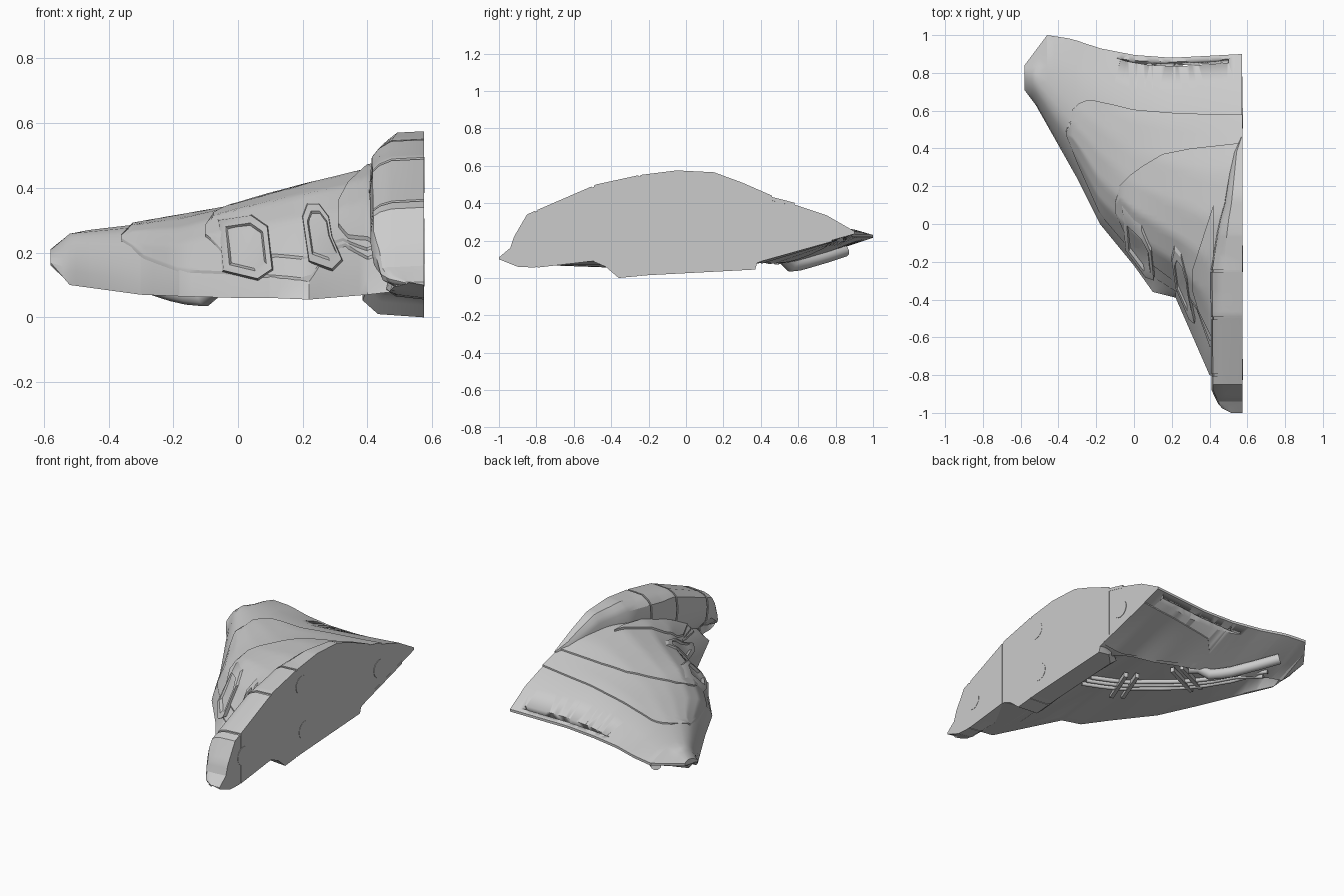
import bpy, bmesh, math
from mathutils import Vector

cube = bpy.data.objects.get("Cube")
if cube:
    bpy.data.objects.remove(cube, do_unlink=True)

CUT = 0.575          # x of the flat joining face
grey = bpy.data.materials.new("hull grey")
grey.use_nodes = True
grey.diffuse_color = (0.6, 0.6, 0.6, 1)
bsdf = next(n for n in grey.node_tree.nodes if n.type == "BSDF_PRINCIPLED")
bsdf.inputs["Base Color"].default_value = grey.diffuse_color
bsdf.inputs["Roughness"].default_value = 0.6


def interp(pts, v, a=0, b=1):
    """Linear lookup of column b where column a equals v."""
    if v <= pts[0][a]:
        return pts[0][b]
    for p, q in zip(pts, pts[1:]):
        if v <= q[a]:
            f = (v - p[a]) / max(q[a] - p[a], 1e-6)
            return p[b] + f * (q[b] - p[b])
    return pts[-1][b]


def spread(a, b, n):
    return [a + (b - a) * i / (n - 1) for i in range(n)]


def finish(ob, angle=30):
    bpy.ops.object.select_all(action="DESELECT")
    ob.select_set(True)
    bpy.context.view_layer.objects.active = ob
    bpy.ops.object.shade_smooth_by_angle(angle=math.radians(angle))
    return ob


def loft(name, rings):
    """Closed skin through equal-length rings, with both ends capped."""
    bm = bmesh.new()
    rows = [[bm.verts.new(p) for p in ring] for ring in rings]
    n = len(rows[0])
    for r, s in zip(rows, rows[1:]):
        for i in range(n):
            j = (i + 1) % n
            bm.faces.new((r[i], r[j], s[j], s[i]))
    bm.faces.new(rows[0][::-1])
    bm.faces.new(rows[-1])
    bmesh.ops.recalc_face_normals(bm, faces=bm.faces)
    bmesh.ops.triangulate(bm, faces=bm.faces)
    me = bpy.data.meshes.new(name)
    bm.to_mesh(me)
    bm.free()
    me.materials.append(grey)
    ob = bpy.data.objects.new(name, me)
    bpy.context.collection.objects.link(ob)
    return finish(ob)


# Guide lines of the hull, each running from wing tip to the joining face
front = [(-.58, .71, .17), (-.52, .63, .1), (-.3, .24, .07), (-.18, 0, .065), (0, -.22, .06),
         (.1, -.36, .06), (.22, -.39, .055), (.4, -.8, .07), (CUT, -.86, .09)]
lip = [(-.58, .73, .185), (-.52, .64, .16), (-.3, .26, .12), (-.18, .02, .11), (.1, -.3, .1),
       (.22, -.36, .11), (.4, -.72, .14), (CUT, -.8, .2)]
brow = [(-.58, .76, .2), (-.52, .7, .24), (-.3, .38, .25), (-.18, .16, .25), (0, 0, .31),
        (.22, -.15, .35), (.4, -.3, .38), (CUT, -.3, .42)]
crest = [(-.58, .79, .21), (-.52, .78, .265), (-.3, .55, .29), (0, .28, .345),
         (.22, .2, .415), (.4, .14, .465), (CUT, .15, .5)]
shoulder = [(-.58, .82, .21), (-.46, .88, .265), (-.3, .78, .285), (0, .65, .33),
            (.22, .65, .355), (CUT, .7, .365)]
rear = [(-.58, .84, .2), (-.46, 1, .23), (-.33, .98, .235), (-.18, .93, .235),
        (0, .895, .235), (.2, .88, .24), (CUT, .9, .25)]
guides = [front, lip, brow, crest, shoulder, rear]


def upper(x):
    """Rounded (y, z) section of the top skin at x."""
    k = [Vector((interp(g, x), interp(g, x, 0, 2))) for g in guides]
    out = [k[0]]
    for i, (p, q) in enumerate(zip(k, k[1:])):
        if i > 0:
            out.append(p.lerp(q, .25))
        if i < len(k) - 2:
            out.append(p.lerp(q, .75))
    return [tuple(p) for p in out + [k[-1]]]


def lower(x):
    """Section of the underside: rim, slope up to the pipe channel, rear ramp."""
    top = upper(x)
    (yf, z0), (yr, zr) = top[0], top[-1]
    w = yr - yf
    d = .065 * max(0, min(1, (x + .56) * 10, (.45 - x) * 10))
    ramp = min(max(.38 + max(0, .4 - x) * .36, yf + .3 * w), yf + .85 * w)
    pts = [(yf, z0), (yf + .06 * w, z0), (ramp - .08 * w, z0 + d), (ramp - .02 * w, z0 + d),
           (ramp, z0 + d * .3), (yr, zr - .015)]
    return pts[:1] + [(y, min(z, interp(top, y) - .015)) for y, z in pts[1:]]


# Main hull with the long slanted slot through its trailing edge
xs = sorted(set(spread(-.58, CUT - .002, 30) + [p[0] for p in front[1:-1]] + [-.46]))
hull = loft("hull", [[(x, y, z) for y, z in upper(x) + lower(x)[:0:-1]] for x in xs])
slot = [(-.1, .882), (-.02, .868), (.2, .857), (.5, .868), (.5, .842), (.25, .828), (.08, .838), (-.04, .862)]
cutter = loft("slot_cutter", [[(x, y + (z - .25) * .5, z) for x, y in slot] for z in (.1, .4)])
cutter.hide_render = True
mod = hull.modifiers.new("slot", "BOOLEAN")
mod.operation, mod.object, mod.solver = "DIFFERENCE", cutter, "EXACT"
finish(hull)
bpy.ops.object.modifier_apply(modifier="slot")
bpy.data.objects.remove(cutter, do_unlink=True)


# Armour plates that follow the skin
def plate(name, edge0, edge1, lift, skin=upper, n=28):
    rings = []
    for x in spread(edge0[0][0], edge0[-1][0], n):
        a, b = interp(edge0, x), interp(edge1, x)
        row = [(x, y, interp(skin(x), y)) for y in (a + (b - a) * t ** 1.4 for t in spread(0, 1, n))]
        base = -math.copysign(.01, lift)
        rings.append([(x, y, z + lift) for x, y, z in row] + [(x, y, z + base) for x, y, z in row[::-1]])
    return loft(name, rings)


END = CUT - .001
plate("mid_plate", [(-.36, .47), (-.3, .32), (-.18, .05), (0, -.16), (.1, -.28), (.32, -.42), (.4, -.65), (END, -.7)],
      [(-.36, .49), (-.35, .58), (-.3, .635), (-.24, .66), (-.1, .63), (0, .605), (.25, .585), (END, .58)], .009)
plate("canopy_plate", [(-.1, .06), (-.05, -.05), (0, -.12), (.1, -.22), (.22, -.31), (.32, -.42), (.4, -.62), (END, -.65)],
      [(-.1, .12), (-.08, .2), (-.02, .26), (.05, .31), (.15, .37), (.3, .4), (END, .43)], .018)
plate("cheek_plate", [(.31, -.36), (.34, -.46), (.42, -.62)], [(.31, -.24), (.42, .1)], .03, n=12)
plate("belly_panel", [(-.02, .6), (.04, .54), (.4, .4), (END, .4)], [(-.02, .66), (.06, .74), (END, .78)],
      -.007, lower, 16)


# Framed openings on the leading face
def opening(name, outline, depth):
    c = sum((Vector(p) for p in outline), Vector((0, 0))) / len(outline)

    def ring(scale, dy):
        pts = []
        for p in outline:
            x, z = c + (Vector(p) - c) * scale
            pts.append((x, interp(upper(x)[:6], z - .015, 1, 0) + dy, z))
        return pts
    return loft(name, [ring(1.1, .04), ring(1, -depth), ring(.76, -depth), ring(.68, -.006)])


opening("outer_intake", [(-.06, .3), (.04, .315), (.09, .28), (.105, .15), (.06, .12), (-.045, .145)], .03)
opening("inner_intake", [(.2, .31), (.215, .35), (.25, .35), (.28, .31), (.29, .25), (.32, .18),
                         (.29, .15), (.22, .175)], .025)

# Segmented centre spine and keel
ridge = [(-1, .11), (-.94, .16), (-.92, .22), (-.85, .34), (-.48, .5), (-.25, .55), (-.05, .575),
         (.15, .565), (.3, .51), (.46, .44)]
keel = [(-1, .1), (-.9, .06), (-.8, .055), (-.5, .09), (-.43, .06), (-.36, 0), (-.2, .015),
        (.37, .045), (.38, .08), (.46, .11)]
width = [(-1, .06), (-.97, .12), (-.88, .165), (-.25, .17), (0, .13), (.1, .1), (.4, .05), (.46, .01)]
keel_width = [(-1, .06), (-.97, .1), (-.5, .15), (-.36, .19), (.3, .19), (.37, .1), (.46, .02)]


def spine(name, y0, y1, inset, side):
    rings = []
    for y in sorted(set(spread(y0, y1, 9) + [p[0] for p in ridge + keel if y0 < p[0] < y1])):
        t, b = interp(ridge, y) - inset, interp(keel, y) + inset * .4
        w, k, h = interp(width, y) - inset, interp(keel_width, y) - inset, t - b
        w, k = max(w, .005), max(k, .005)
        rings.append([(side - u, y, z) for u, z in (
            (0, t), (w * .6, t - .005 * w / .17), (w * .82, t - .05 * h), (w * .95, t - .1 * h), (w, t - .28 * h),
            (w * .94, b + .45 * h), (k * .9, b + .25 * h), (k, b + .1 * h), (k * .75, b + .01), (0, b))])
    return loft(name, rings)


spine("spine_core", -.97, .45, .007, CUT - .001)
for i, (a, b) in enumerate([(-1, -.805), (-.793, -.505), (-.493, -.255), (-.243, .46)]):
    spine(f"spine_segment_{i + 1}", a, b, 0, CUT)

# Round locating marks on the joining face
for i, (y, z) in enumerate([(-.77, .22), (-.2, .44), (-.17, .15), (.56, .25)]):
    bpy.ops.mesh.primitive_cylinder_add(vertices=32, radius=.055, depth=.003, location=(CUT, y, z),
                                        rotation=(0, math.pi / 2, 0))
    mark = bpy.context.object
    mark.name = f"locating_mark_{i + 1}"
    mark.data.materials.append(grey)
    finish(mark)


# Pipes hanging in the underside channel
def pipe(name, route, shift, radius):
    cu = bpy.data.curves.new(name, "CURVE")
    cu.dimensions, cu.bevel_depth, cu.bevel_resolution, cu.use_fill_caps = "3D", radius, 3, True
    sp = cu.splines.new("POLY")
    steps = spread(route[0][0], route[-1][0], 9)
    sp.points.add(len(steps) - 1)
    for p, x in zip(sp.points, steps):
        y = interp(route, x) + shift
        p.co = (x, y, interp(lower(x), y) - radius * .7, 1)
    cu.materials.append(grey)
    bpy.context.collection.objects.link(bpy.data.objects.new(name, cu))


pipe("thick_pipe", [(-.39, .85), (-.2, .64), (-.01, .48)], 0, .032)
for i, shift in enumerate((-.04, 0, .04)):
    pipe(f"thin_pipe_{i + 1}", [(-.4, .69), (-.25, .48), (-.1, .32), (.15, .12), (.36, 0)], shift, .013)

# Paired clamps across the pipes
for i, (x, y, turn) in enumerate([(.2, .1, 69), (.14, .13, 69), (-.06, .36, 25), (-.09, .41, 25)]):
    bpy.ops.mesh.primitive_cube_add(size=1, location=(x, y, interp(lower(x), y) - .015),
                                    rotation=(0, 0, math.radians(turn)))
    clamp = bpy.context.object
    clamp.name = f"pipe_clamp_{i + 1}"
    clamp.scale = (.26, .022, .03)
    clamp.data.materials.append(grey)
